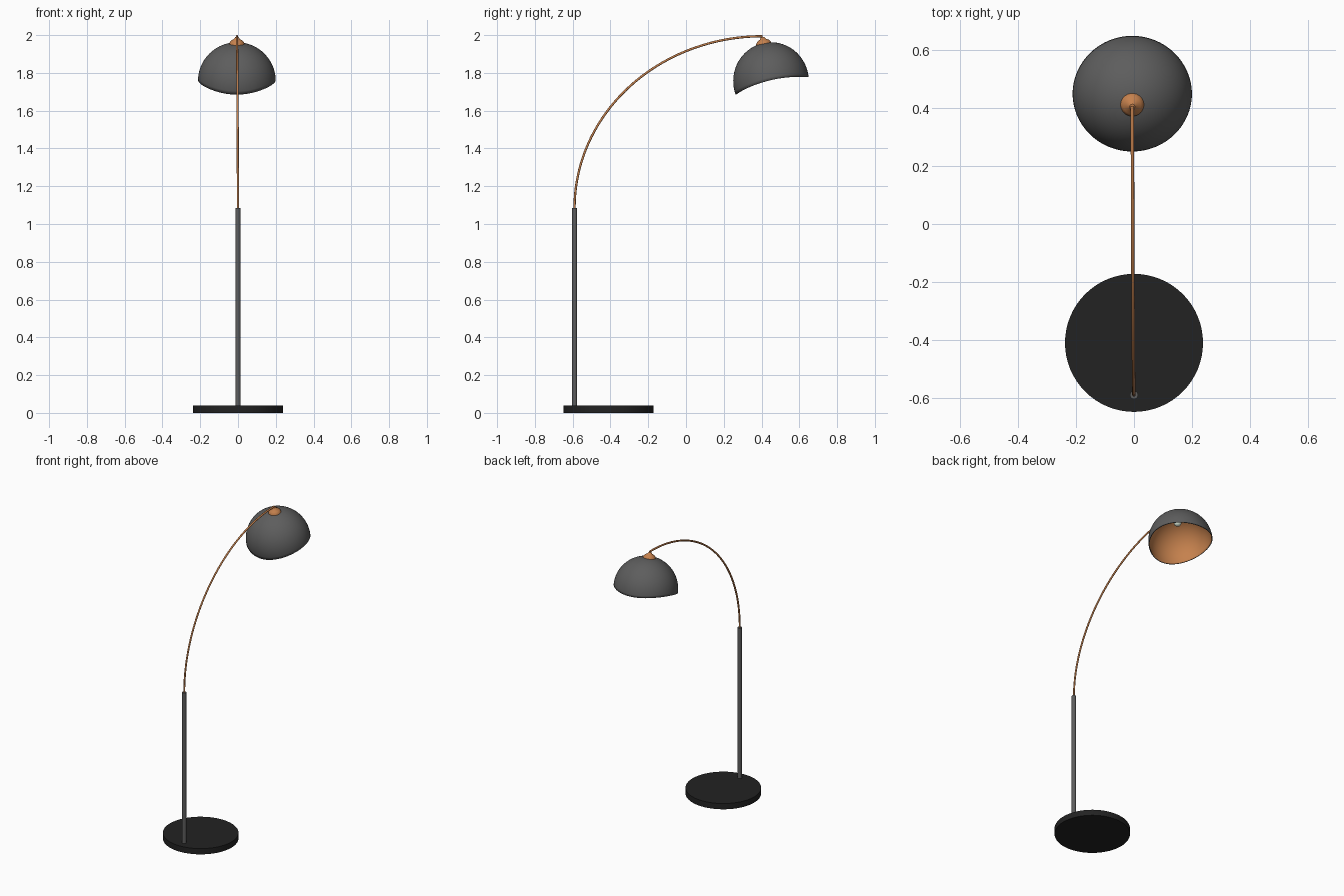
import bpy
import bmesh
from math import sin, cos, pi, tau, acos, radians
from mathutils import Matrix, Vector

if "Cube" in bpy.data.objects:
    bpy.data.objects.remove(bpy.data.objects["Cube"])


def material(name, rgb):
    m = bpy.data.materials.new(name)
    m.use_nodes = True
    m.diffuse_color = (*rgb, 1)
    m.node_tree.nodes["Principled BSDF"].inputs["Base Color"].default_value = (*rgb, 1)
    return m


black = material("matte black", (0.016, 0.016, 0.016))
grey = material("dark grey", (0.11, 0.11, 0.11))
copper = material("copper", (0.56, 0.22, 0.075))
pale = material("pale bulb", (0.7, 0.8, 0.68))


def finish(name, bm, *mats, angle=40):
    bmesh.ops.recalc_face_normals(bm, faces=bm.faces)
    mesh = bpy.data.meshes.new(name)
    bm.to_mesh(mesh)
    bm.free()
    obj = bpy.data.objects.new(name, mesh)
    bpy.context.collection.objects.link(obj)
    for m in mats:
        mesh.materials.append(m)
    bpy.ops.object.select_all(action="DESELECT")
    obj.select_set(True)
    bpy.context.view_layer.objects.active = obj
    bpy.ops.object.shade_smooth_by_angle(angle=radians(angle))
    return obj


def lathe(name, profile, matrix, mat, steps=32):
    """Spin a radius/height profile around z, then place it."""
    bm = bmesh.new()
    verts = [bm.verts.new((r, 0, z)) for r, z in profile]
    edges = [bm.edges.new(pair) for pair in zip(verts, verts[1:])]
    bmesh.ops.spin(bm, geom=verts + edges, axis=(0, 0, 1), cent=(0, 0, 0),
                   angle=tau, steps=steps)
    bmesh.ops.remove_doubles(bm, verts=bm.verts, dist=0.0001)
    bm.transform(matrix)
    return finish(name, bm, mat)


def cylinder(name, radius, bottom, top, matrix, mat, steps=32):
    return lathe(name, [(0, bottom), (radius, bottom), (radius, top), (0, top)],
                 matrix, mat, steps)


# Heavy round base and upright pole
pole_y, pole_top = -0.59, 1.085
cylinder("base", 0.238, 0, 0.04, Matrix.Translation((0, -0.41, 0)), black, 64)
cylinder("pole", 0.014, 0.035, pole_top, Matrix.Translation((0, pole_y, 0)), grey)

# Arched arm: a quarter ellipse swept as a thin tube
end = Vector((-0.006, 0.405, 1.994))
curve = bpy.data.curves.new("arm", "CURVE")
curve.dimensions = "3D"
curve.bevel_depth = 0.006
curve.bevel_resolution = 3
curve.use_fill_caps = True
curve.materials.append(copper)
spline = curve.splines.new("POLY")
count = 48
spline.points.add(count)
for i, p in enumerate(spline.points):
    a = i / count * pi / 2
    y = end.y - (end.y - pole_y) * cos(a)
    z = pole_top + (end.z - pole_top) * sin(a)
    p.co = (end.x * i / count, y, z, 1)
spline.use_smooth = True
bpy.context.collection.objects.link(bpy.data.objects.new("arm", curve))

# Domed shade with a sweeping curved rim, copper on the inside
centre = Vector((-0.006, 0.45, 1.757))
size = Vector((0.206, 0.2, 0.205))
segments, rings = 64, 20
bm = bmesh.new()
apex = bm.verts.new(centre + Vector((0, 0, size.z)))
columns = []
for s in range(segments):
    a = s / segments * tau
    t = 0.5 + 0.5 * sin(a)
    rim_z = 1.685 + 0.215 * t - 0.122 * t * t
    lowest = acos((rim_z - centre.z) / size.z)
    column = []
    for r in range(1, rings + 1):
        th = lowest * r / rings
        offset = Vector((cos(a) * sin(th), sin(a) * sin(th), cos(th)))
        column.append(bm.verts.new(centre + offset * size))
    columns.append(column)
for s in range(segments):
    left, right = columns[s], columns[(s + 1) % segments]
    bm.faces.new((apex, left[0], right[0]))
    for r in range(rings - 1):
        bm.faces.new((left[r], left[r + 1], right[r + 1], right[r]))
shade = finish("shade", bm, grey, copper)
shell = shade.modifiers.new("thickness", "SOLIDIFY")
shell.thickness = 0.005
shell.offset = -1
shell.material_offset = 1

# Copper cap on the shade, with socket and bulb beneath, all square to the dome
tilt = Matrix.Translation((end.x, 0.412, 1.95)) @ Matrix.Rotation(radians(11), 4, "X")
lathe("cap", [(0, -0.004), (0.042, -0.004), (0.039, 0.01), (0.03, 0.021),
              (0.016, 0.029), (0.009, 0.04), (0, 0.041)], tilt, copper)
cylinder("socket", 0.018, -0.04, 0, tilt, copper)
lathe("bulb", [(0.024 * sin(i * pi / 12), -0.05 - 0.022 * cos(i * pi / 12))
               for i in range(13)], tilt, pale, 24)
